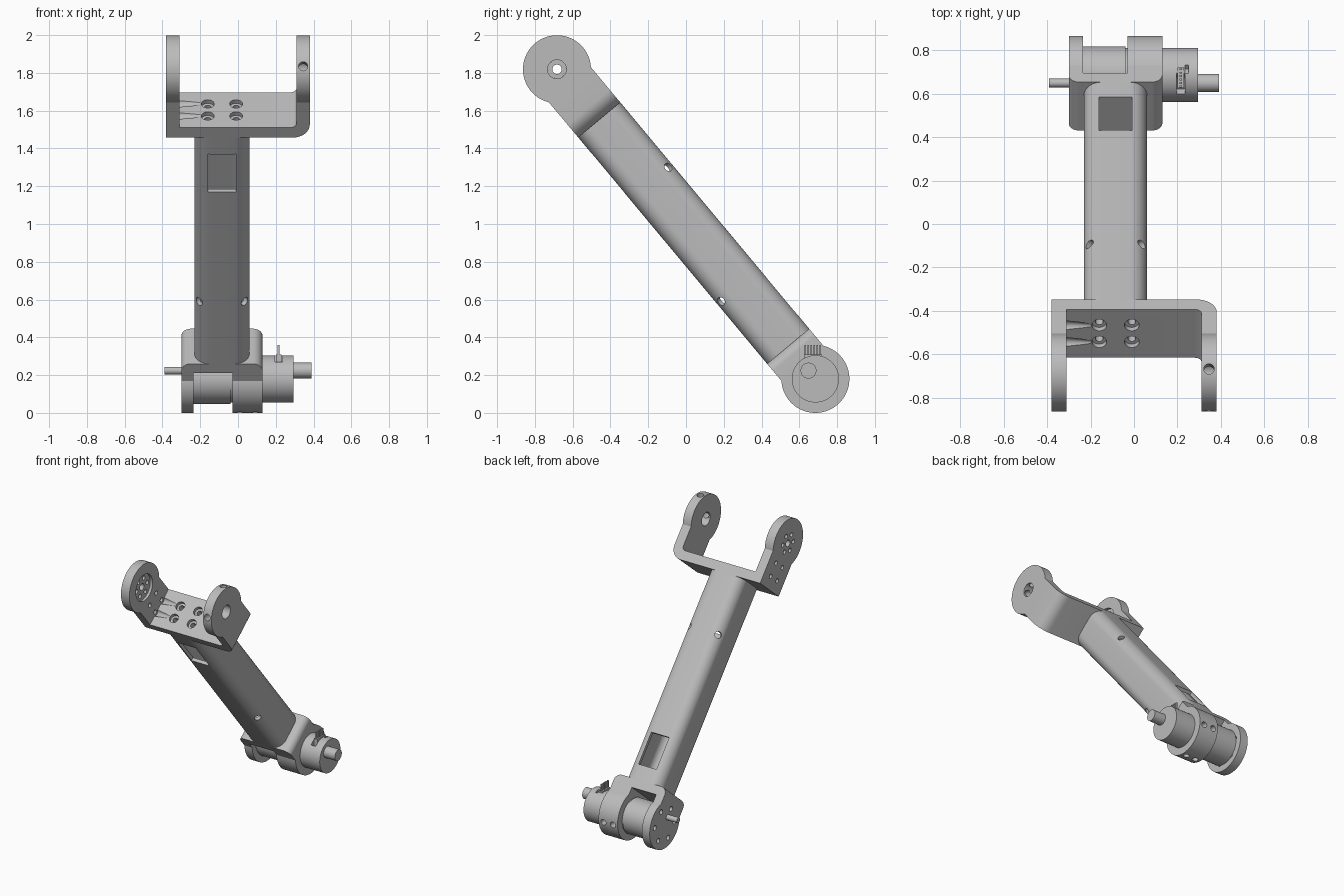
import bpy, bmesh
from math import sin, cos, pi, radians, acos
from mathutils import Matrix, Vector

cube = bpy.data.objects.get("Cube")
if cube:
    bpy.data.objects.remove(cube, do_unlink=True)

grey = bpy.data.materials.new("machined_grey")
grey.use_nodes = True
grey.diffuse_color = (0.5, 0.5, 0.5, 1)
grey.node_tree.nodes["Principled BSDF"].inputs["Base Color"].default_value = (0.5, 0.5, 0.5, 1)

# Arm space: x across, y = arm thickness, z = along the arm from the lower axis
TILT = Matrix.Translation((0, 0.685, 0.18)) @ Matrix.Rotation(radians(39.85), 4, 'X')
TOP = 2.135      # upper axis along the arm
LUG = 0.18       # lug radius
HALF = 0.145     # half thickness of arm
CX = -0.085      # tube centre across


def arc(cx, cy, r, a0, a1, n=10):
    return [(cx + r * cos(radians(a0 + (a1 - a0) * i / n)),
             cy + r * sin(radians(a0 + (a1 - a0) * i / n))) for i in range(n + 1)]


def rounded_rect(cx, h, r):
    k = h - r
    pts = []
    for i, (sx, sy) in enumerate([(1, 1), (-1, 1), (-1, -1), (1, -1)]):
        pts += arc(cx + sx * k, sy * k, r, 90 * i, 90 * i + 90)
    return pts


def make(name, bm):
    bmesh.ops.recalc_face_normals(bm, faces=bm.faces)
    me = bpy.data.meshes.new(name)
    bm.to_mesh(me)
    bm.free()
    ob = bpy.data.objects.new(name, me)
    bpy.context.collection.objects.link(ob)
    return ob


def prism(name, pts, axis, lo, hi):
    """Extrude a 2D outline along one axis (0, 1 or 2)."""
    def place(p, d):
        c = list(p)
        c.insert(axis, d)
        return c
    bm = bmesh.new()
    a = [bm.verts.new(place(p, lo)) for p in pts]
    b = [bm.verts.new(place(p, hi)) for p in pts]
    bm.faces.new(a)
    bm.faces.new(b)
    for i in range(len(pts)):
        j = (i + 1) % len(pts)
        bm.faces.new((a[i], a[j], b[j], b[i]))
    return make(name, bm)


def add_rod(bm, p0, p1, r0, r1=None, seg=24):
    p0, p1 = Vector(p0), Vector(p1)
    d = p1 - p0
    m = Matrix.Translation((p0 + p1) / 2) @ d.to_track_quat('Z', 'Y').to_matrix().to_4x4()
    bmesh.ops.create_cone(bm, cap_ends=True, segments=seg, radius1=r0,
                          radius2=r0 if r1 is None else r1, depth=d.length, matrix=m)


def add_box(bm, lo, hi):
    lo, hi = Vector(lo), Vector(hi)
    m = Matrix.Translation((lo + hi) / 2) @ Matrix.Diagonal((*(hi - lo), 1))
    bmesh.ops.create_cube(bm, size=1, matrix=m)


def rods(name, specs, seg=24):
    bm = bmesh.new()
    for s in specs:
        add_rod(bm, *s, seg=seg)
    return make(name, bm)


def combine(ob, tool, op='DIFFERENCE'):
    tool.hide_render = True
    mod = ob.modifiers.new("cut", 'BOOLEAN')
    mod.operation, mod.object, mod.solver = op, tool, 'EXACT'
    mod.use_self = op == 'DIFFERENCE'
    dg = bpy.context.evaluated_depsgraph_get()
    me = bpy.data.meshes.new_from_object(ob.evaluated_get(dg))
    ob.modifiers.clear()
    ob.data = me
    bpy.data.objects.remove(tool, do_unlink=True)


def lug_side(centre, way, flat):
    """Side outline of a bracket: round lug on a straight neck."""
    t = 180 / pi * acos(HALF / LUG)
    pts = [(y, centre + way * z) for y, z in arc(0, 0, LUG, -t, 180 + t, 64)]
    return pts + [(-HALF, flat), (HALF, flat)]


# Hollow arm tube with two cable windows and pin holes in the corners
tube = prism("arm_tube", rounded_rect(CX, HALF, 0.08), 2, 0.225, 1.785)
combine(tube, prism("void", rounded_rect(CX, 0.12, 0.055), 2, 0.33, 1.67))
bm = bmesh.new()
add_box(bm, (-0.16, 0.06, 0.33), (-0.01, 0.2, 0.57))
add_box(bm, (-0.16, -0.2, 1.41), (-0.01, -0.06, 1.67))
for sx in (-1, 1):
    for sy, z in ((1, 1.36), (-1, 0.635)):
        add_rod(bm, (CX + sx * 0.05, sy * 0.05, z), (CX + sx * 0.2, sy * 0.2, z), 0.024)
combine(tube, make("tube_cutter", bm))

# Upper fork: one outer corner rounded
outline = [(-0.38, 2.4), (-0.38, 1.785)] + arc(0.29, 1.875, 0.09, -90, 0)
outline += [(0.38, 2.4), (0.31, 2.4)] + arc(0.28, 1.885, 0.03, 0, -90, 6)
outline += [(-0.31, 1.855), (-0.31, 2.4)]
fork = prism("upper_fork", outline, 1, -0.25, 0.25)
combine(fork, prism("side", lug_side(TOP, 1, 1.7), 0, -0.5, 0.5), 'INTERSECT')
combine(fork, rods("horn_recess", [((-0.33, 0, TOP), (-0.25, 0, TOP), 0.1)], 40))
cuts = [((0.2, 0, TOP), (0.5, 0, TOP), 0.05), ((-0.5, 0, TOP), (-0.2, 0, TOP), 0.025)]
for i in range(6):
    y, z = 0.065 * sin(i * pi / 3), TOP + 0.065 * cos(i * pi / 3)
    cuts.append(((-0.5, y, z), (-0.2, y, z), 0.016))
for s in (-1, 1):
    # mounting screws, side screws with relief grooves, clamp screws
    for x in (-0.16, -0.01):
        cuts.append(((x, s * 0.05, 1.7), (x, s * 0.05, 1.95), 0.018))
        cuts.append(((x, s * 0.05, 1.83), (x, s * 0.05, 1.88), 0.034))
    cuts.append(((-0.5, s * 0.05, 1.87), (-0.3, s * 0.05, 1.87), 0.016))
    cuts.append(((-0.311, s * 0.05, 1.865), (-0.2, s * 0.05, 1.865), 0.028, 0.014))
    cuts.append(((-0.5, s * 0.05, 1.97), (-0.2, s * 0.05, 1.97), 0.016))
    cuts.append(((0.345, s * 0.03, TOP + 0.03), (0.345, s * 0.2, TOP + 0.2), 0.024))
combine(fork, rods("fork_cutter", cuts))

# Lower fork: thin lug on the right, thick clamp lug on the left
outline = [(-0.3, -0.4)] + arc(-0.25, 0.175, 0.05, 180, 90) + arc(0.08, 0.175, 0.05, 90, 0)
outline += [(0.13, -0.4), (-0.03, -0.4), (-0.03, 0.16), (-0.235, 0.16), (-0.235, -0.4)]
clamp = prism("lower_fork", outline, 1, -0.25, 0.25)
combine(clamp, prism("side", lug_side(0, -1, 0.3), 0, -0.5, 0.5), 'INTERSECT')
cuts = []
for i in range(6):
    y, z = 0.12 * sin(i * pi / 3), 0.12 * cos(i * pi / 3)
    cuts.append(((-0.4, y, z), (-0.2, y, z), 0.018))
for s in (-1, 1):
    for x in (0.01, 0.09):
        cuts.append(((x, s * 0.095, -0.095), (x, s * 0.2, -0.2), 0.022))
combine(clamp, rods("clamp_cutter", cuts))

# Gear motor with off-centre shafts
SH = 0.057
gearbox = rods("gearbox", [((-0.236, 0, 0), (-0.04, 0, 0), 0.132), ((-0.05, 0, 0), (-0.02, 0, 0), 0.125)], 48)
motor = rods("motor_can", [((0.12, 0, 0), (0.295, 0, 0), 0.125)], 48)
bm = bmesh.new()
add_box(bm, (0.195, -0.01, 0.09), (0.235, 0.09, 0.2))
add_box(bm, (0.235, 0.085, 0.06), (0.25, 0.2, 0.1))
combine(motor, make("socket_cutter", bm))
shaft = rods("rear_shaft", [((0.29, 0, SH), (0.39, 0, SH), 0.042)], 32)
pin = rods("output_shaft", [((-0.39, 0, SH), (-0.23, 0, SH), 0.02)])

parts = [tube, fork, clamp, gearbox, motor, shaft, pin]
for ob in parts:
    ob.data.transform(TILT)

# Row of upright connector pins
bm = bmesh.new()
for i in range(6):
    y = 0.628 + i * 0.016
    add_box(bm, (0.21, y, 0.26), (0.22, y + 0.008, 0.36))
add_box(bm, (0.2, 0.625, 0.25), (0.23, 0.72, 0.31))
parts.append(make("connector_pins", bm))

bpy.ops.object.select_all(action='DESELECT')
for ob in parts:
    ob.data.materials.clear()
    ob.data.materials.append(grey)
    ob.select_set(True)
bpy.context.view_layer.objects.active = parts[0]
bpy.ops.object.shade_smooth_by_angle(angle=radians(30))
